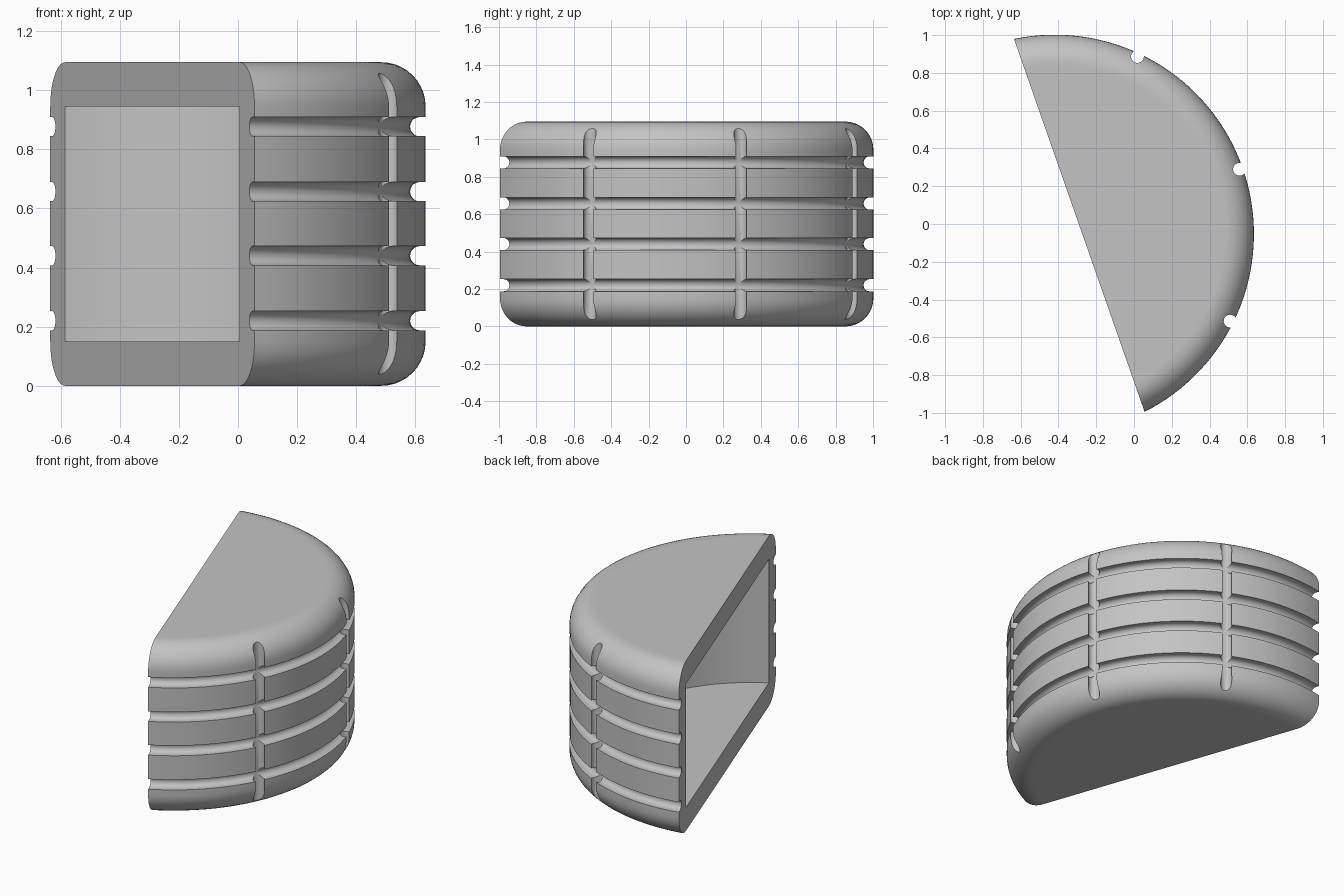
import bpy, bmesh, math
from mathutils import Matrix

cube = bpy.data.objects.get("Cube")
if cube:
    bpy.data.objects.remove(cube, do_unlink=True)

R, H, FILLET, WALL = 1.055, 1.095, 0.15, 0.15
CUT = 0.138                    # distance of the flat cut from the round axis
TURN = math.radians(19.3)
GROOVE_R, GROOVE_IN = 0.0325, 0.02
GROOVE_Z = [0.22, 0.44, 0.657, 0.877]

grey = bpy.data.materials.new("plain grey")
grey.use_nodes = True
colour = (0.55, 0.55, 0.55, 1)
grey.diffuse_color = colour
grey.node_tree.nodes["Principled BSDF"].inputs["Base Color"].default_value = colour


def to_object(name, bm):
    bmesh.ops.recalc_face_normals(bm, faces=bm.faces)
    mesh = bpy.data.meshes.new(name)
    bm.to_mesh(mesh)
    bm.free()
    mesh.materials.append(grey)
    ob = bpy.data.objects.new(name, mesh)
    bpy.context.collection.objects.link(ob)
    return ob


def arc(cx, cz, r, start, end, steps):
    angles = [math.radians(start + (end - start) * i / steps) for i in range(steps + 1)]
    return [(cx + r * math.cos(a), cz + r * math.sin(a)) for a in angles]


def revolve(name, profile, steps):
    bm = bmesh.new()
    verts = [bm.verts.new((x, 0, z)) for x, z in profile]
    edges = [bm.edges.new(pair) for pair in zip(verts, verts[1:])]
    bmesh.ops.spin(bm, geom=verts + edges, cent=(0, 0, 0), axis=(0, 0, 1),
                   angle=math.tau, steps=steps)
    bmesh.ops.remove_doubles(bm, verts=bm.verts, dist=1e-5)
    return to_object(name, bm)


def subtract(target, cutter):
    cutter.hide_render = True
    mod = target.modifiers.new("cut", "BOOLEAN")
    mod.operation, mod.solver, mod.object = "DIFFERENCE", "EXACT", cutter
    bpy.ops.object.select_all(action="DESELECT")
    bpy.context.view_layer.objects.active = target
    target.select_set(True)
    bpy.ops.object.modifier_apply(modifier=mod.name)
    bpy.data.objects.remove(cutter, do_unlink=True)


# Outer body: rounded rims with U-shaped ring grooves in the side
inner = R - FILLET
profile = [(0, 0), (inner - 0.02, 0)] + arc(inner, FILLET, FILLET, -90, 0, 10)
for z in GROOVE_Z:
    profile.append((R, z - GROOVE_R))
    profile += arc(R - GROOVE_IN, z, GROOVE_R, 270, 90, 10)
    profile.append((R, z + GROOVE_R))
profile += arc(inner, H - FILLET, FILLET, 0, 90, 10) + [(inner - 0.02, H), (0, H)]
body = revolve("grooved_half_shell", profile, 144)

# Hollow interior
subtract(body, revolve("cavity_cutter", [(0, WALL), (R - WALL, WALL),
                                         (R - WALL, H - WALL), (0, H - WALL)], 144))

# Upright grooves, evenly spaced round the curved side
for degrees in (-45.7, 0, 45.7):
    a = math.radians(degrees)
    bm = bmesh.new()
    spot = Matrix.Translation(((R - 0.018) * math.cos(a), (R - 0.018) * math.sin(a), H / 2))
    bmesh.ops.create_cone(bm, cap_ends=True, segments=24, radius1=0.034, radius2=0.034,
                          depth=2 * H, matrix=spot)
    subtract(body, to_object("upright_groove_cutter", bm))

# Flat open side
bm = bmesh.new()
bmesh.ops.create_cube(bm, size=4, matrix=Matrix.Translation((CUT - 2, 0, H / 2)))
subtract(body, to_object("flat_side_cutter", bm))

# Smooth shading with crisp edges, then final placement
bpy.ops.object.shade_smooth_by_angle(angle=math.radians(30))
body.data.transform(Matrix.Translation((-0.42, -0.053, 0)) @ Matrix.Rotation(TURN, 4, "Z"))
